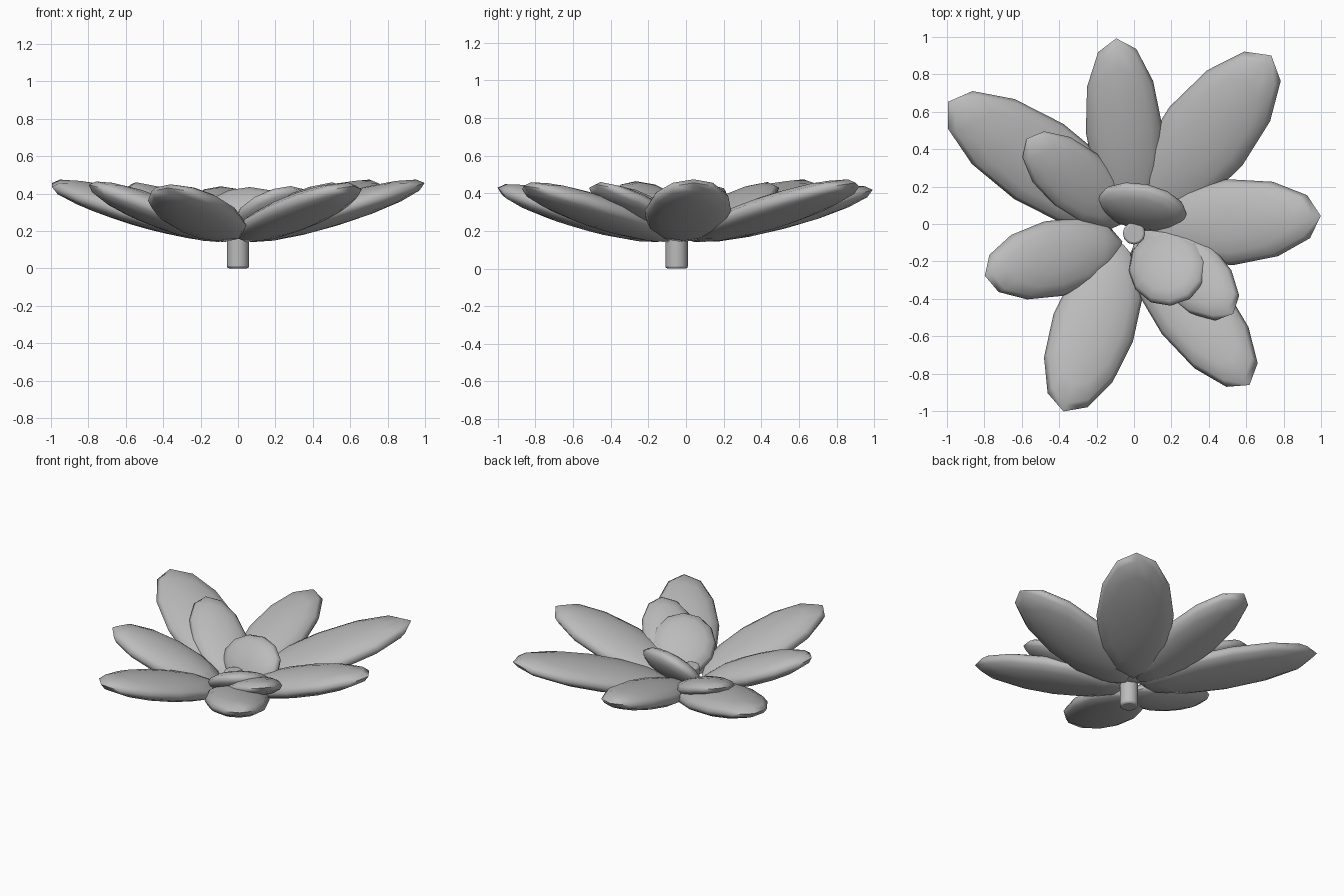
import bpy
import math
from mathutils import Matrix

old = bpy.data.objects.get("Cube")
if old:
    bpy.data.objects.remove(old, do_unlink=True)

# One plain grey for the whole flower
grey = bpy.data.materials.new("soft_grey")
grey.use_nodes = True
colour = (0.5, 0.5, 0.5, 1)
grey.diffuse_color = colour
grey.node_tree.nodes["Principled BSDF"].inputs["Base Color"].default_value = colour


def finish(obj, name, angle):
    obj.name = name
    obj.data.materials.append(grey)
    bpy.ops.object.shade_smooth_by_angle(angle=math.radians(angle))


def petal(name, x, y, heading, reach, width, low, high, thick):
    """Flattened ellipsoid fitted to its ground reach and its height range."""
    rise = (high - low) / 2
    length = math.sqrt(reach**2 + rise**2 - thick**2)
    tilt = math.asin(math.sqrt((rise**2 - thick**2) / (length**2 - thick**2)))
    bpy.ops.mesh.primitive_uv_sphere_add(segments=12, ring_count=8, radius=1)
    obj = bpy.context.object
    place = (Matrix.Translation((x, y, (low + high) / 2))
             @ Matrix.Rotation(math.radians(heading), 4, "Z")
             @ Matrix.Rotation(-tilt, 4, "Y")
             @ Matrix.Diagonal((length, width, thick, 1)))
    obj.data.transform(place)
    finish(obj, name, 80)


# Large outer petals
petal("outer_petal_left", 0.515, 0.01, 4, 0.485, 0.23, 0.14, 0.475, 0.08)
petal("outer_petal_back_left", 0.385, 0.47, 51, 0.555, 0.25, 0.14, 0.475, 0.08)
petal("outer_petal_back", -0.053, 0.505, 95, 0.49, 0.205, 0.14, 0.44, 0.08)
petal("outer_petal_back_right", -0.51, 0.335, 146.7, 0.58, 0.24, 0.14, 0.475, 0.08)
petal("outer_petal_right", -0.43, -0.185, 194, 0.38, 0.205, 0.14, 0.465, 0.08)
petal("outer_petal_front_right", -0.218, -0.555, 250.4, 0.475, 0.225, 0.14, 0.45, 0.08)
petal("outer_petal_front_left", 0.317, -0.462, 307, 0.5, 0.21, 0.14, 0.46, 0.08)

# Medium petals lying on the outer ones
petal("middle_petal_back", -0.31, 0.235, 140, 0.345, 0.18, 0.15, 0.46, 0.065)
petal("middle_petal_front", 0.29, -0.248, 316, 0.335, 0.185, 0.15, 0.46, 0.065)

# Small steep petals in the centre
petal("inner_petal_front", 0.18, -0.23, 305, 0.21, 0.21, 0.16, 0.44, 0.07)
petal("inner_petal_back", 0.045, 0.09, 78, 0.125, 0.245, 0.15, 0.435, 0.07)

# Short stem with softened rims
stem_height = 0.27
bpy.ops.mesh.primitive_cylinder_add(vertices=12, radius=0.06, depth=stem_height,
                                    location=(0, -0.05, stem_height / 2))
stem = bpy.context.object
bevel = stem.modifiers.new("rim", "BEVEL")
bevel.width = 0.012
bevel.segments = 2
bevel.limit_method = "ANGLE"
bevel.angle_limit = math.radians(50)
finish(stem, "stem", 40)
